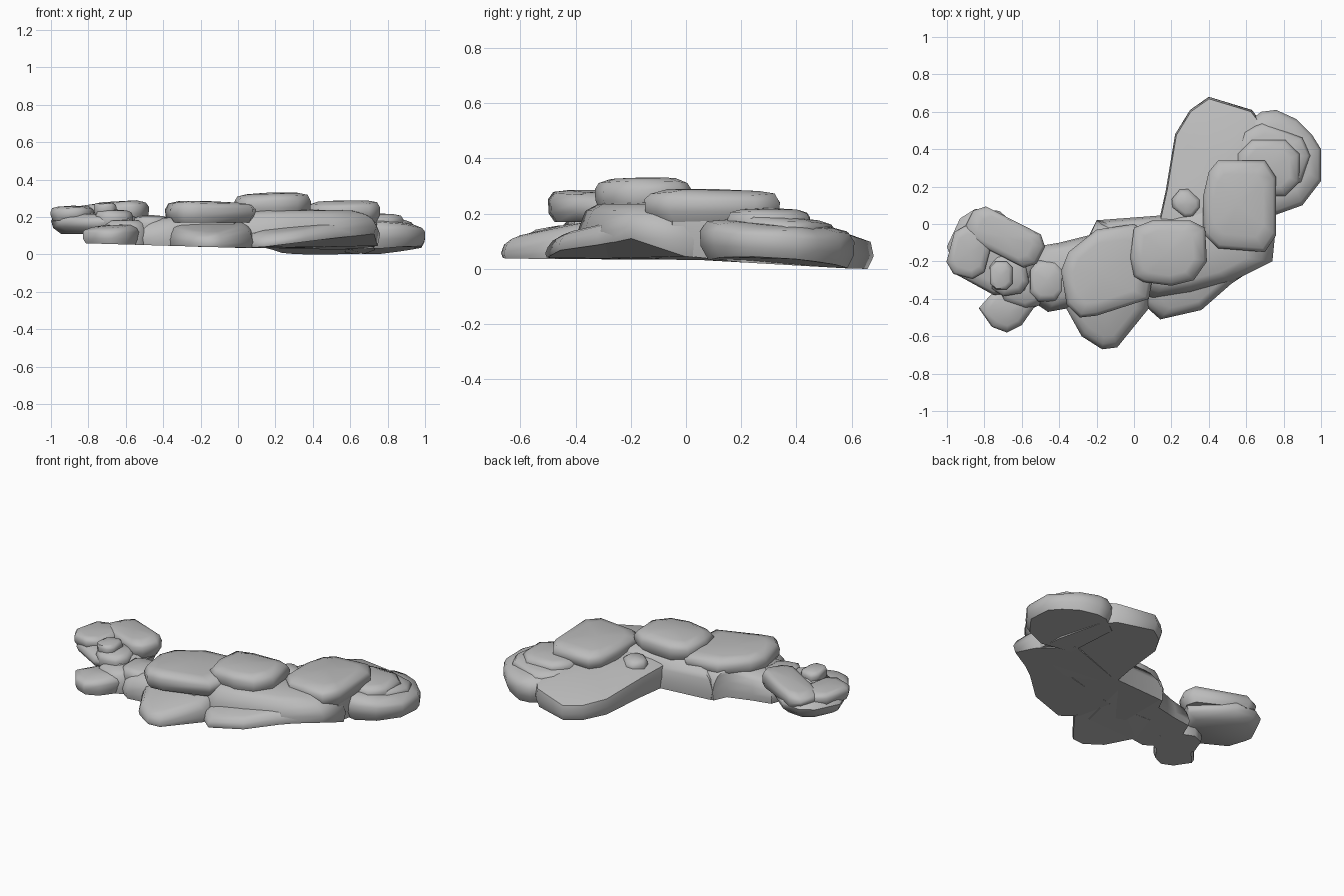
import bpy
import bmesh
import math
import random
from mathutils import Vector

random.seed(4)
default_cube = bpy.data.objects.get("Cube")
if default_cube:
    bpy.data.objects.remove(default_cube, do_unlink=True)

stone = bpy.data.materials.new("grey stone")
stone.use_nodes = True
stone.diffuse_color = (0.5, 0.5, 0.5, 1)
stone.node_tree.nodes["Principled BSDF"].inputs["Base Color"].default_value = stone.diffuse_color

# Layer profiles as (height share, width share) from bottom to top
SLAB = ((0, 0.9), (0.3, 0.99), (0.65, 1), (0.88, 0.92), (1, 0.68))
BASE = ((0, 0.97), (0.3, 1), (0.6, 0.95), (0.85, 0.86), (1, 0.68))
SLOPE = ((0, 0.94), (0.45, 1), (0.85, 0.97), (1, 0.7))
LOOSE = ((0, 0.75), (0.3, 0.94), (0.65, 1), (0.88, 0.92), (1, 0.7))


def clamp(value):
    return max(0, min(1, value))


def ground(p):
    """Shared underside: dips at the back, lifts along the front right edge."""
    front_edge = 0.5 * p.x - 0.55
    lift = clamp((p.x - 0.1) / 0.6) * clamp(1 - (p.y - front_edge) / 0.2)
    return (0.035 - 0.057 * max(0, p.y) + 0.03 * max(0, -p.x)
            + 0.1 * max(0, p.x - 0.75) + 0.075 * lift)


def rock(name, outline, top, bottom=None, profile=SLAB, lean=(0, 0), jitter=0.006):
    """Loft an outline through a profile; without a bottom it rests on the underside."""
    points = [Vector(p) for p in outline]
    centre = sum(points, Vector((0, 0))) / len(points)
    lean = Vector(lean)
    bm = bmesh.new()
    rings = []
    for share, width in profile:
        ring = []
        for p in points:
            offset = (p - centre) * width
            low = ground(centre + offset) if bottom is None else bottom
            high = top + lean.dot(offset)
            z = low + (high - low) * share
            if 0 < share < 1:
                z += random.uniform(-jitter, jitter)
            ring.append(bm.verts.new((*(centre + offset), max(z, 0))))
        rings.append(ring)
    count = len(points)
    for lower, upper in zip(rings, rings[1:]):
        for i in range(count):
            j = (i + 1) % count
            bm.faces.new((lower[i], lower[j], upper[j], upper[i]))
    bm.faces.new(rings[0][::-1])
    # Slightly domed top
    peak = bm.verts.new((*centre, top + 0.006))
    for i in range(count):
        bm.faces.new((rings[-1][i], rings[-1][(i + 1) % count], peak))
    bmesh.ops.recalc_face_normals(bm, faces=bm.faces)
    mesh = bpy.data.meshes.new(name)
    bm.to_mesh(mesh)
    bm.free()
    mesh.materials.append(stone)
    obj = bpy.data.objects.new(name, mesh)
    bpy.context.collection.objects.link(obj)
    bpy.ops.object.select_all(action='DESELECT')
    obj.select_set(True)
    bpy.context.view_layer.objects.active = obj
    bpy.ops.object.shade_smooth_by_angle(angle=math.radians(55))
    return obj


def block(x, y, width, depth, turn=0):
    """Outline of a turned rectangle with cut corners."""
    a, b = width / 2, depth / 2
    cut = min(a, b) * 0.5
    turn = math.radians(turn)
    corners = ((a, cut - b), (a, b - cut), (a - cut, b), (cut - a, b),
               (-a, b - cut), (-a, cut - b), (cut - a, -b), (a - cut, -b))
    return [(x + u * math.cos(turn) - v * math.sin(turn),
             y + u * math.sin(turn) + v * math.cos(turn)) for u, v in corners]


# Base masses sharing one underside
rock("back_slope", [(.4, .68), (.3, .61), (.22, .48), (.17, .18), (.13, 0), (.4, -.15),
                    (.74, -.05), (.75, .2), (.7, .52), (.63, .61)],
     .18, profile=SLOPE, lean=(.08, -.17))
rock("middle_base", [(.1, -.4), (.3, -.37), (.52, -.31), (.74, -.2), (.76, 0), (.6, .2),
                     (.2, .05), (-.2, .02), (-.2, -.3)],
     .235, profile=BASE)
rock("front_ledge", [(.05, -.43), (.14, -.51), (.36, -.46), (.52, -.32), (.7, -.2),
                     (.4, -.1), (0, -.2)],
     .15, profile=BASE, lean=(.06, .16))
rock("front_lobe", [(-.38, -.42), (-.28, -.6), (-.17, -.67), (-.09, -.66), (.08, -.45),
                    (.1, -.2), (-.3, -.2)],
     .15, profile=BASE, lean=(0, .2))
rock("neck_base", [(-.62, -.36), (-.46, -.47), (-.35, -.45), (0, -.42), (.1, 0),
                   (-.2, .02), (-.24, -.06), (-.4, -.1), (-.52, -.12)],
     .205, profile=BASE, lean=(.12, 0))
rock("neck_boulder", block(-.465, -.305, .19, .22), .205, .1)

# Layered rocks at the right end
rock("right_lower_rock", [(.68, .6), (.55, .5), (.55, .1), (.76, .05), (.9, .1), (1, .23),
                          (1, .4), (.95, .48), (.87, .56), (.76, .61)],
     .16, lean=(-.05, -.08))
rock("right_step_rock", block(.74, .36, .38, .3, -20), .185, .1, lean=(0, -.08))
rock("right_upper_rock", block(.72, .3, .33, .3), .215, .12)

# Large capping slabs
rock("middle_cap_slab", [(-.02, -.18), (0, -.28), (.05, -.31), (.2, -.33), (.32, -.3),
                         (.39, -.2), (.38, -.02), (.3, .02), (.1, .02), (0, -.02)],
     .325, .21, lean=(.03, .01))
rock("right_cap_slab", [(.37, .15), (.37, -.05), (.45, -.13), (.7, -.15), (.76, -.06),
                        (.76, .25), (.7, .34), (.45, .34), (.4, .28)],
     .283, .17, lean=(.02, -.02))
rock("left_cap_slab", [(-.39, -.25), (-.36, -.43), (-.29, -.5), (-.2, -.49), (.08, -.4),
                       (.13, -.1), (0, 0), (-.2, -.03), (-.35, -.15)],
     .28, .17, lean=(-.03, -.02))
rock("back_pebble", block(.28, .11, .15, .13, -40), .225, .12)

# Loose cluster at the left end
rock("cluster_base", [(-1, -.12), (-.95, -.27), (-.75, -.38), (-.58, -.36), (-.5, -.12),
                      (-.72, .07), (-.85, .08), (-.93, .03)],
     .215, .11, profile=LOOSE)
rock("cluster_link", block(-.6, -.33, .26, .24, -20), .18, profile=BASE)
rock("cluster_long_slab", block(-.69, -.07, .43, .2, -27), .275, .18, lean=(.1, 0))
rock("cluster_side_rock", block(-.88, -.15, .21, .27, -15), .255, .18)
rock("cluster_inner_rock", block(-.67, -.27, .2, .22, 10), .235, .14)
rock("cluster_pebble", block(-.71, -.275, .12, .15), .275, .21)
rock("cluster_low_rock", [(-.83, -.45), (-.76, -.55), (-.68, -.58), (-.6, -.54),
                          (-.53, -.44), (-.54, -.36), (-.74, -.35)],
     .15, lean=(.05, .1))
